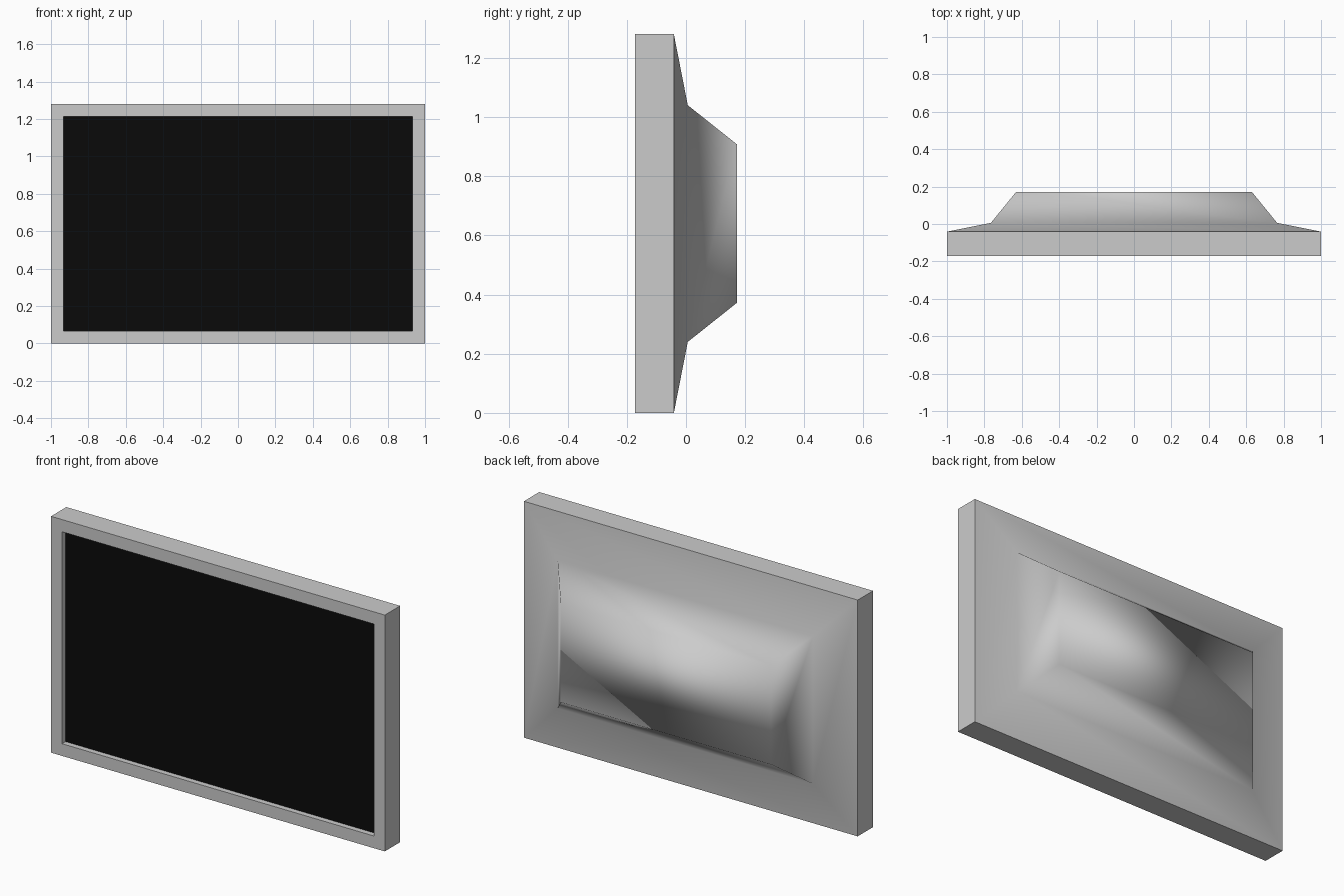
import bpy, bmesh

if "Cube" in bpy.data.objects:
    bpy.data.objects.remove(bpy.data.objects["Cube"])

W, H = 1.0, 1.28      # half width, full height
ZC = H / 2


def ring(bm, hw, hh, y):
    return [bm.verts.new((sx * hw, y, ZC + sz * hh))
            for sx, sz in ((-1, -1), (1, -1), (1, 1), (-1, 1))]


def lofted(name, profile, cap_end=False, smooth=False):
    """Loft rectangles given as (half width, half height, y)."""
    bm = bmesh.new()
    rings = [ring(bm, *p) for p in profile]
    for a, b in zip(rings, rings[1:]):
        for i in range(4):
            j = (i + 1) % 4
            bm.faces.new((a[i], a[j], b[j], b[i]))
    if cap_end:
        bm.faces.new(rings[-1][::-1])
    for f in bm.faces:
        f.smooth = smooth
    mesh = bpy.data.meshes.new(name)
    bm.to_mesh(mesh)
    bm.free()
    obj = bpy.data.objects.new(name, mesh)
    bpy.context.collection.objects.link(obj)
    return obj


FRONT, BACK, SCREEN_Y = -0.172, -0.041, -0.142
IW, IH = W - 0.066, ZC - 0.066

# Bezel: recess wall, front rim and outer sides
lofted("bezel", [(IW, IH, SCREEN_Y), (IW, IH, FRONT),
                 (W, ZC, FRONT), (W, ZC, BACK)])

# Rear housing: shallow slope, steep slope and flat back, softly shaded
lofted("rear_housing", [(W, ZC, BACK), (0.765, 0.40, 0.006),
                        (0.63, 0.268, 0.172)], cap_end=True, smooth=True)

# Screen panel
bm = bmesh.new()
bm.faces.new(ring(bm, IW, IH, SCREEN_Y))
mesh = bpy.data.meshes.new("screen")
bm.to_mesh(mesh)
bm.free()
screen = bpy.data.objects.new("screen", mesh)
bpy.context.collection.objects.link(screen)
black = bpy.data.materials.new("screen_black")
black.diffuse_color = (0.003, 0.003, 0.003, 1)
black.use_nodes = True
black.node_tree.nodes["Principled BSDF"].inputs["Base Color"].default_value = black.diffuse_color
mesh.materials.append(black)
